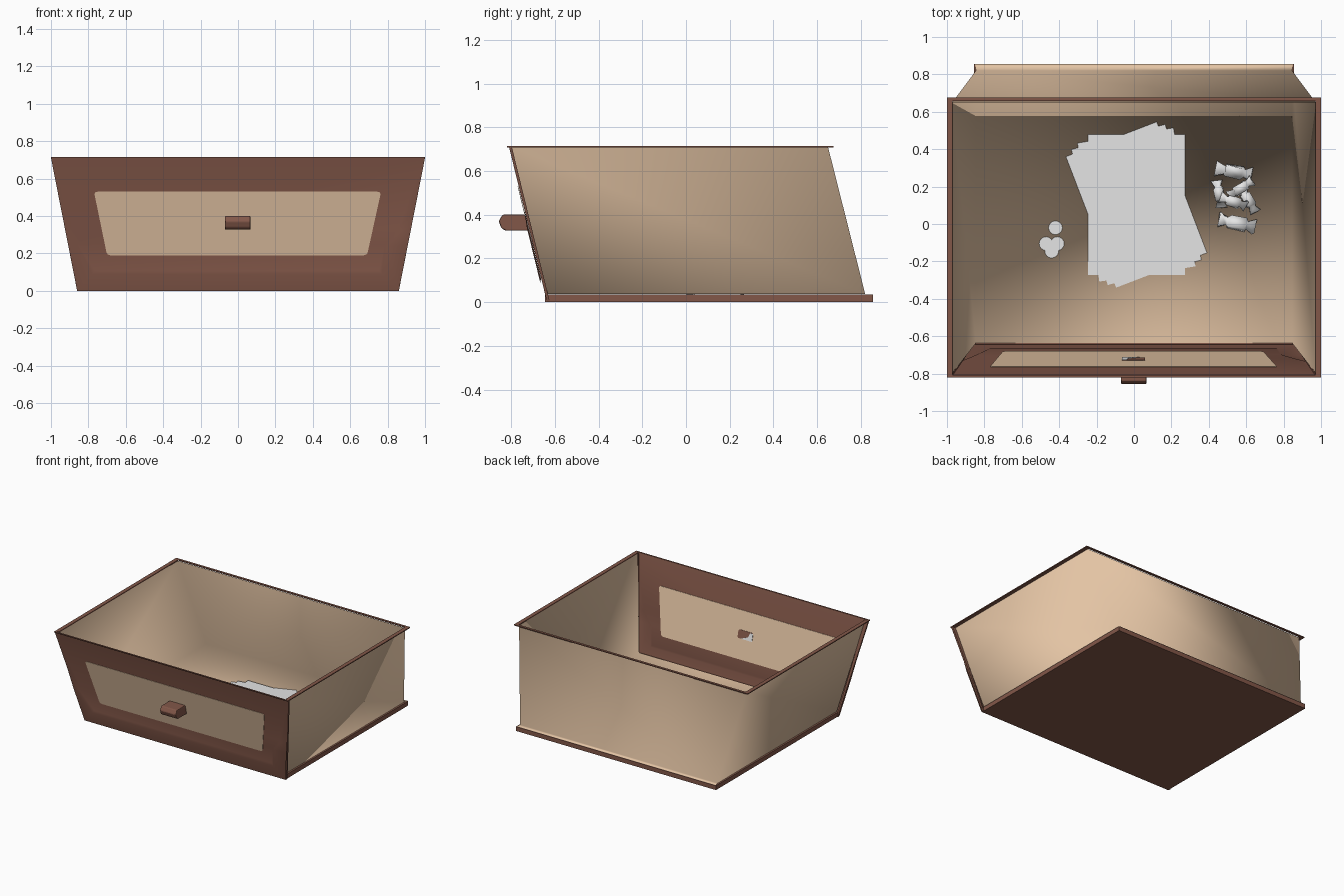
import bpy, bmesh, math, random
from mathutils import Matrix, Vector

if "Cube" in bpy.data.objects:
    bpy.data.objects.remove(bpy.data.objects["Cube"])

random.seed(4)


def material(name, color):
    m = bpy.data.materials.new(name)
    m.diffuse_color = (*color, 1)
    m.use_nodes = True
    m.node_tree.nodes["Principled BSDF"].inputs["Base Color"].default_value = m.diffuse_color
    return m


BROWN = material("dark wood", (0.225, 0.096, 0.066))
TAN = material("pale wood", (0.77, 0.55, 0.37))
GREY = material("light grey", (0.78, 0.78, 0.78))


def finish(name, bm, mat, fix=True, smooth=False):
    if fix:
        bmesh.ops.recalc_face_normals(bm, faces=bm.faces)
    for f in bm.faces:
        f.smooth = smooth
    me = bpy.data.meshes.new(name)
    bm.to_mesh(me)
    bm.free()
    ob = bpy.data.objects.new(name, me)
    bpy.context.collection.objects.link(ob)
    me.materials.append(mat)
    return ob


def prism(name, near, far, mat):
    """Solid between two matching outlines."""
    bm = bmesh.new()
    a = [bm.verts.new(p) for p in near]
    b = [bm.verts.new(p) for p in far]
    bm.faces.new(a)
    bm.faces.new(b[::-1])
    n = len(a)
    for i in range(n):
        j = (i + 1) % n
        bm.faces.new((a[i], b[i], b[j], a[j]))
    return finish(name, bm, mat)


def lean(x, z, d):
    """Point on the leaning plane of the drawer front, d behind it."""
    return (x, -0.645 - 0.245 * z + d, z)


def slanted(name, outline, d0, d1, mat):
    return prism(name, [lean(x, z, d0) for x, z in outline],
                 [lean(x, z, d1) for x, z in outline], mat)


def rounded(corners, r, steps=4):
    """Round the corners of an outline."""
    out = []
    n = len(corners)
    for i in range(n):
        p = Vector(corners[i])
        a = p + (Vector(corners[i - 1]) - p).normalized() * r
        b = p + (Vector(corners[(i + 1) % n]) - p).normalized() * r
        for k in range(steps + 1):
            t = k / steps
            out.append(tuple(a * (1 - t) ** 2 + p * 2 * t * (1 - t) + b * t * t))
    return out


# base slab
def rect(z):
    return [(-0.855, -0.645, z), (0.855, -0.645, z), (0.855, 0.855, z), (-0.855, 0.855, z)]


prism("base_board", rect(0), rect(0.034), BROWN)

# tub: floor, two sides, leaning back and rear ledge, one softly shaded sheet facing outward
bm = bmesh.new()
low = [bm.verts.new(p) for p in
       [(-0.845, -0.636, 0.037), (-0.845, 0.82, 0.037), (0.845, 0.82, 0.037), (0.845, -0.636, 0.037)]]
top = [bm.verts.new(p) for p in
       [(-0.972, -0.80, 0.71), (-0.972, 0.65, 0.71), (0.972, 0.65, 0.71), (0.972, -0.80, 0.71)]]
for i in range(3):
    bm.faces.new((low[i], top[i], top[i + 1], low[i + 1]))
bm.faces.new(low)
ledge = [bm.verts.new(p) for p in [(0.85, 0.855, 0.036), (-0.85, 0.855, 0.036)]]
bm.faces.new((low[1], low[2], ledge[0], ledge[1]))
finish("drawer_walls", bm, TAN, fix=False, smooth=True)

# leaning front: moulding along the bottom and lower corners, stepping in to a flat field
OUTER = [(-0.942, 0.42), (-0.911, 0.26), (-0.86, 0), (0.86, 0), (0.907, 0.24), (0.927, 0.34), (0.942, 0.42)]
RIDGE = [(-0.865, 0.26), (-0.78, 0.09), (0.77, 0.09), (0.80, 0.24), (0.87, 0.32)]
FOOT = [(-0.848, 0.265), (-0.765, 0.107), (0.755, 0.107), (0.785, 0.247), (0.858, 0.335)]
bm = bmesh.new()
DEEP = 0.008
outer = [bm.verts.new(lean(x, z, DEEP if i in (0, 6) else 0)) for i, (x, z) in enumerate(OUTER)]
ridge = [outer[0]] + [bm.verts.new(lean(x, z, 0)) for x, z in RIDGE] + [outer[6]]
foot = [outer[0]] + [bm.verts.new(lean(x, z, DEEP)) for x, z in FOOT] + [outer[6]]
for a, b in ((outer, ridge), (ridge, foot)):
    for i in range(6):
        loop = list(dict.fromkeys((a[i], a[i + 1], b[i + 1], b[i])))
        bm.faces.new(loop)
upper = [bm.verts.new(lean(x, 0.712, DEEP)) for x in (1, -1)]
bm.faces.new(foot + upper)
finish("front_board", bm, BROWN, fix=False, smooth=True)

# end strips closing the front against the sides
for s in (-1, 1):
    slanted("front_end_strip", [(s * 0.85, 0), (s * 0.86, 0), (s * 1.0, 0.712), (s * 0.97, 0.712)],
            0.009, 0.022, BROWN)

# pale panel on both faces of the front
panel = rounded([(-0.70, 0.19), (0.69, 0.19), (0.765, 0.53), (-0.77, 0.53)], 0.02)
slanted("front_panel", panel, 0.004, 0.007, TAN)
slanted("inner_panel", panel, 0.009, 0.012, TAN)

# knob and its fitting seen on the inside
profile = [(-0.735, 0.40), (-0.84, 0.40), (-0.857, 0.37), (-0.845, 0.338), (-0.825, 0.327), (-0.718, 0.327)]
knob = prism("knob", [(-0.07, y, z) for y, z in profile],
             [(0.067, y, z) for y, z in profile], BROWN)
m = knob.modifiers.new("Bevel", "BEVEL")
m.width = 0.006
m.segments = 2
slanted("knob_fitting", rounded([(-0.065, 0.335), (0.06, 0.335), (0.06, 0.395), (-0.065, 0.395)], 0.012),
        0.011, 0.014, BROWN)
slanted("knob_fitting_plate", [(-0.065, 0.335), (0.03, 0.335), (-0.03, 0.36), (-0.04, 0.39), (-0.065, 0.39)],
        0.013, 0.016, GREY)

# flat rim along the two sides and the back
bm = bmesh.new()
rings = []
for z in (0.708, 0.715):
    for x, y0, y1 in ((1.0, -0.82, 0.675), (0.97, -0.80, 0.657)):
        rings.append([bm.verts.new(p) for p in ((-x, y0, z), (-x, y1, z), (x, y1, z), (x, y0, z))])
for a, b in ((0, 1), (2, 3), (0, 2), (1, 3)):
    for i in range(3):
        bm.faces.new((rings[a][i], rings[a][i + 1], rings[b][i + 1], rings[b][i]))
for i in (0, 3):
    bm.faces.new([rings[k][i] for k in (0, 1, 3, 2)])
finish("top_rim", bm, BROWN)
# narrow top edge of the front
slanted("front_top_edge", [(-1, 0.708), (1, 0.708), (1, 0.715), (-1, 0.715)], 0, 0.012, BROWN)

# loose sheets of paper, fanned
for i, deg in enumerate((21, 15, 9, 0)):
    rot = Matrix.Rotation(math.radians(deg), 3, 'Z')
    bm = bmesh.new()
    bm.faces.new([bm.verts.new(rot @ Vector((x, y, 0)) + Vector((0.013, 0.103, 0.040 + i * 0.0012)))
                  for x, y in ((-0.26, -0.375), (0.26, -0.375), (0.26, 0.375), (-0.26, 0.375))])
    finish("paper_sheet", bm, GREY, fix=False)

# coins, one resting on the others
for x, y, z in ((-0.42, -0.02, 0.040), (-0.47, -0.105, 0.040), (-0.41, -0.105, 0.043), (-0.44, -0.145, 0.040)):
    bm = bmesh.new()
    bmesh.ops.create_cone(bm, cap_ends=True, segments=16, radius1=0.037, radius2=0.037, depth=0.003,
                          matrix=Matrix.Translation((x, y, z)))
    finish("coin", bm, GREY)

# wrapped sweets: boxy middle with pinched, flared ends
STATIONS = ((-0.095, 0.040, 0.012), (-0.052, 0.020, 0.010), (-0.042, 0.032, 0.024),
            (0.042, 0.032, 0.024), (0.052, 0.020, 0.010), (0.095, 0.040, 0.012))
for x, y, z, deg in ((0.535, 0.28, 0.064, -10), (0.455, 0.16, 0.064, 100), (0.57, 0.19, 0.085, 35),
                     (0.61, 0.13, 0.064, -60), (0.55, 0.005, 0.064, -12), (0.53, 0.12, 0.09, -20)):
    size = 0.78 if z > 0.08 or abs(deg) > 50 else 1.0
    place = Matrix.Translation((x, y, z)) @ Matrix.Rotation(math.radians(deg), 4, 'Z') @ Matrix.Scale(size, 4)
    bm = bmesh.new()
    rings = []
    for s, w, h in STATIONS:
        twist = Matrix.Rotation(random.uniform(-0.4, 0.4), 4, 'X')
        rings.append([bm.verts.new(place @ twist @ Vector((s + random.uniform(-0.008, 0.008), a * w, b * h)))
                      for a, b in ((-1, -1), (1, -1), (1, 1), (-1, 1))])
    for p, q in zip(rings, rings[1:]):
        for i in range(4):
            j = (i + 1) % 4
            bm.faces.new((p[i], p[j], q[j], q[i]))
    bm.faces.new(rings[0])
    bm.faces.new(rings[-1])
    finish("wrapped_sweet", bm, GREY, smooth=True)
